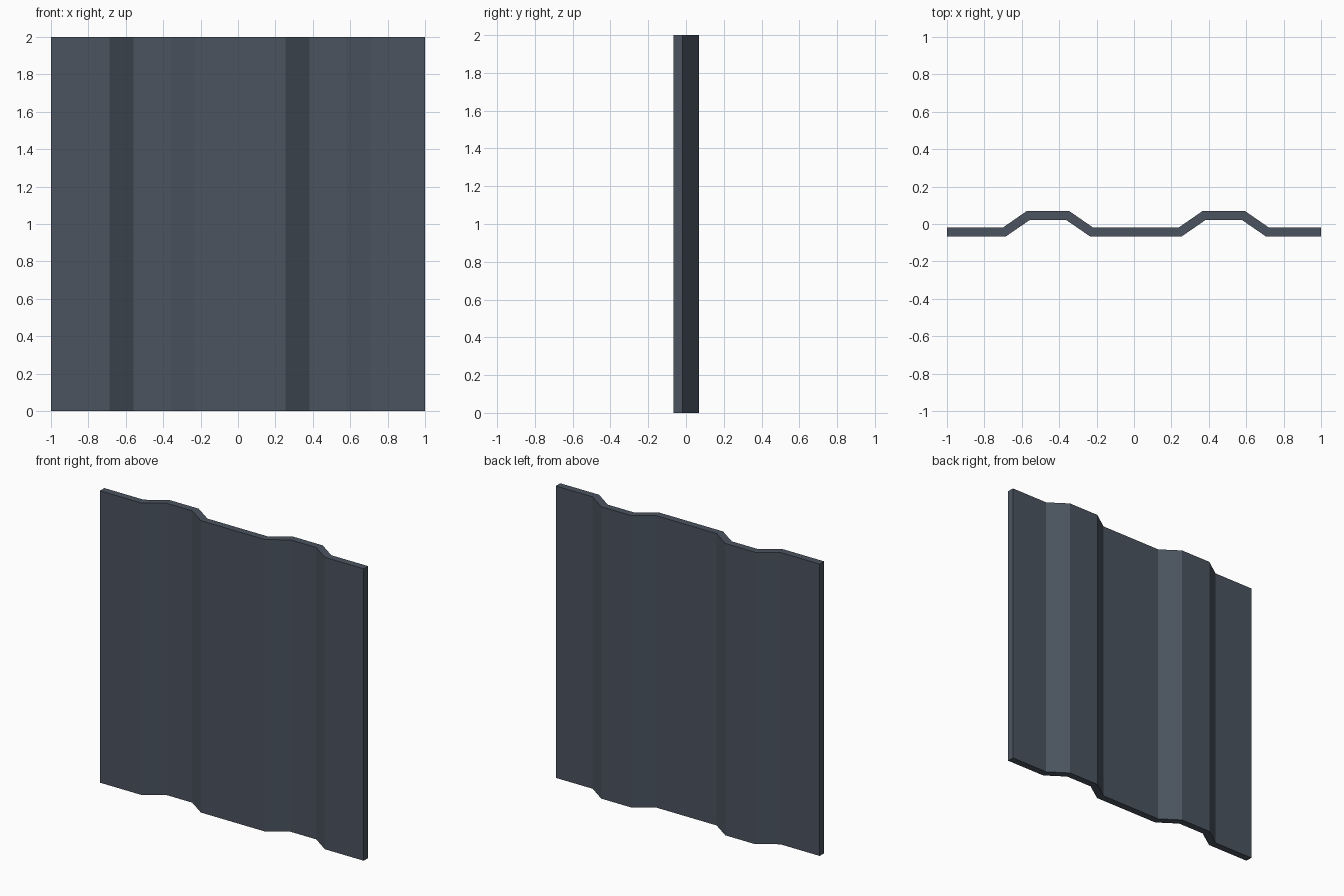
import bpy
import bmesh

cube = bpy.data.objects.get("Cube")
if cube:
    bpy.data.objects.remove(cube, do_unlink=True)

HEIGHT = 2.0
RIB_CENTRES = (-0.46, 0.48)


def sheet_outline(foot, crest, low, high):
    """Plan outline of one sheet face, with a raised rib at each centre."""
    points = [(-1.0, low)]
    for c in RIB_CENTRES:
        points += [(c - foot, low), (c - crest, high), (c + crest, high), (c + foot, low)]
    return points + [(1.0, low)]


# Painted metal
metal = bpy.data.materials.new("dark slate metal")
metal.use_nodes = True
colour = (0.07, 0.088, 0.115, 1.0)
metal.diffuse_color = colour
shader = next(n for n in metal.node_tree.nodes if n.type == "BSDF_PRINCIPLED")
shader.inputs["Base Color"].default_value = colour

# Cross-section as a strip of quads between front and back outlines
bm = bmesh.new()
front = [bm.verts.new((x, y, 0)) for x, y in sheet_outline(0.226, 0.098, -0.067, 0.021)]
back = [bm.verts.new((x, y, 0)) for x, y in sheet_outline(0.241, 0.114, -0.019, 0.069)]
strip = [bm.faces.new((front[i], front[i + 1], back[i + 1], back[i]))
         for i in range(len(front) - 1)]

# Raise the section to full height, keeping the bottom closed
result = bmesh.ops.extrude_face_region(bm, geom=strip, use_keep_orig=True)
top = [v for v in result["geom"] if isinstance(v, bmesh.types.BMVert)]
bmesh.ops.translate(bm, verts=top, vec=(0, 0, HEIGHT))
bmesh.ops.recalc_face_normals(bm, faces=bm.faces)

mesh = bpy.data.meshes.new("corrugated_panel")
bm.to_mesh(mesh)
bm.free()
mesh.materials.append(metal)
panel = bpy.data.objects.new("corrugated_panel", mesh)
bpy.context.collection.objects.link(panel)
